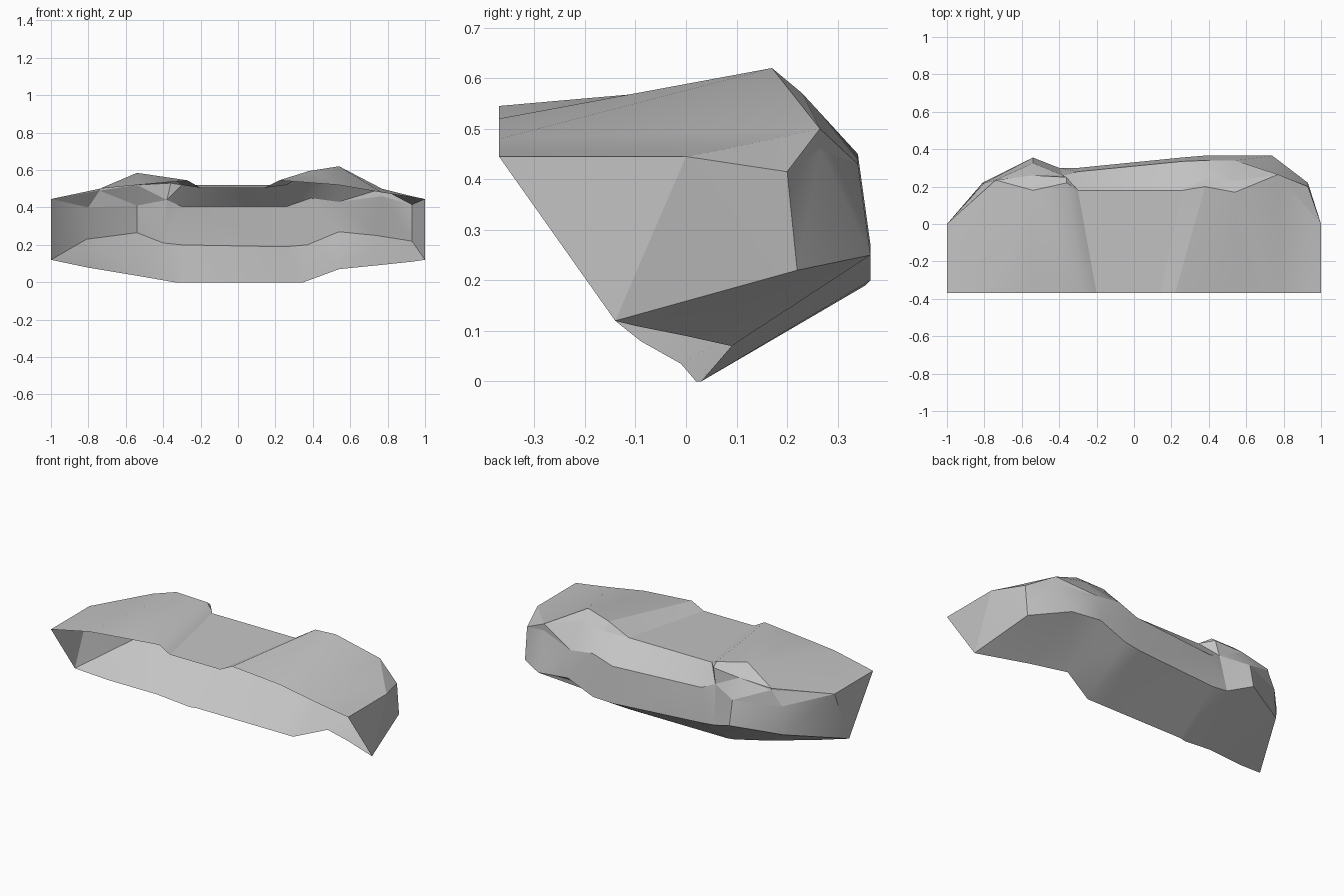
import bpy
import bmesh
import math
from mathutils import Vector

# Remove the default object
default_cube = bpy.data.objects.get("Cube")
if default_cube:
    bpy.data.objects.remove(default_cube, do_unlink=True)

# Single grey material
material = bpy.data.materials.new("primer grey")
material.use_nodes = True
grey = (.55, .55, .55, 1)
material.diffuse_color = grey
shader = material.node_tree.nodes["Principled BSDF"]
shader.inputs["Base Color"].default_value = grey
shader.inputs["Roughness"].default_value = .7

CREASE_ANGLE = math.radians(25)


def finish(name, mesh_builder):
    """Clean the sheet, soften shallow folds and link it to the scene."""
    bmesh.ops.remove_doubles(mesh_builder, verts=mesh_builder.verts, dist=.001)
    bmesh.ops.triangulate(mesh_builder, faces=mesh_builder.faces)
    mesh_builder.normal_update()
    for face in mesh_builder.faces:
        face.smooth = True
    for edge in mesh_builder.edges:
        edge.smooth = edge.calc_face_angle(math.pi) < CREASE_ANGLE
    mesh = bpy.data.meshes.new(name)
    mesh_builder.to_mesh(mesh)
    mesh_builder.free()
    mesh.materials.append(material)
    panel = bpy.data.objects.new(name, mesh)
    bpy.context.scene.collection.objects.link(panel)
    return panel


def loft(name, *rails):
    """Skin a sheet of panels across rails that run along the width."""
    builder = bmesh.new()
    rows = [[builder.verts.new(point) for point in rail] for rail in rails]
    for lower, upper in zip(rows, rows[1:]):
        for i in range(len(lower) - 1):
            builder.faces.new((lower[i], lower[i + 1], upper[i + 1], upper[i]))
    return finish(name, builder)


def rail(inner, depth, height):
    """Close a rail with matching left and right end points."""
    return ([Vector((-1, depth, height))]
            + [Vector(point) for point in inner]
            + [Vector((1, depth, height))])


# Corners shared by the panels at both ends
REAR, SHOULDER, HEEL = (-.37, .445), (0, .445), (-.14, .12)

# Open edge of the hood, straight in depth with a sunken middle
hood_edge = rail([(x, REAR[0], z) for x, z in (
    (-.74, .5), (-.54, .52), (-.27, .545), (-.2, .505), (.14, .505),
    (.22, .545), (.54, .52), (.77, .48), (.93, .455))], *REAR)

# Leading edge of the hood
hood_lip = rail([
    (-.74, .235, .5), (-.54, .18, .585), (-.36, .22, .555), (-.3, .18, .52),
    (.26, .18, .52), (.38, .2, .595), (.54, .17, .62), (.77, .265, .5),
    (.93, .08, .46)], *SHOULDER)

# Brow over the lamps, folding down from the hood
lamp_brow = rail([
    (-.74, .235, .49), (-.54, .26, .52), (-.36, .25, .53), (-.3, .18, .52),
    (.26, .18, .52), (.38, .24, .55), (.54, .23, .57), (.77, .265, .5),
    (.93, .08, .46)], *SHOULDER)

# Upper edge of the bumper
bumper_top = rail([
    (-.8, .22, .4), (-.54, .325, .41), (-.38, .26, .44), (-.3, .28, .405),
    (.26, .335, .405), (.39, .34, .45), (.54, .34, .43), (.77, .265, .46),
    (.93, .2, .415)], *SHOULDER)

# Lower edge of the bumper
bumper_base = rail([
    (-.81, .22, .23), (-.54, .355, .265), (-.4, .3, .21), (-.3, .3, .2),
    (.25, .355, .19), (.37, .365, .2), (.54, .365, .27), (.74, .365, .25),
    (.93, .22, .22)], *HEEL)

# Open lower edge of the underside
valance_edge = rail([
    (-.81, -.09, .08), (-.54, -.01, .035), (-.34, .02, 0), (-.3, .03, 0),
    (.25, .03, 0), (.35, .03, 0), (.54, .09, .07), (.74, 0, .09),
    (.93, -.1, .11)], *HEEL)

# Main panels
loft("hood", hood_edge, hood_lip)
loft("lamps_and_grille", lamp_brow, hood_lip).data.flip_normals()
loft("upper_nose", bumper_top, lamp_brow)
loft("bumper", bumper_base, bumper_top)
loft("valance", valance_edge, bumper_base)
bpy.data.objects["hood"].data.update()

# Triangular panels that close both ends
for side, label in ((1, "left"), (-1, "right")):
    builder = bmesh.new()
    corners = [builder.verts.new((side, y, z)) for y, z in (REAR, HEEL, SHOULDER)]
    builder.faces.new(corners if side > 0 else corners[::-1])
    finish(label + "_end_panel", builder)
